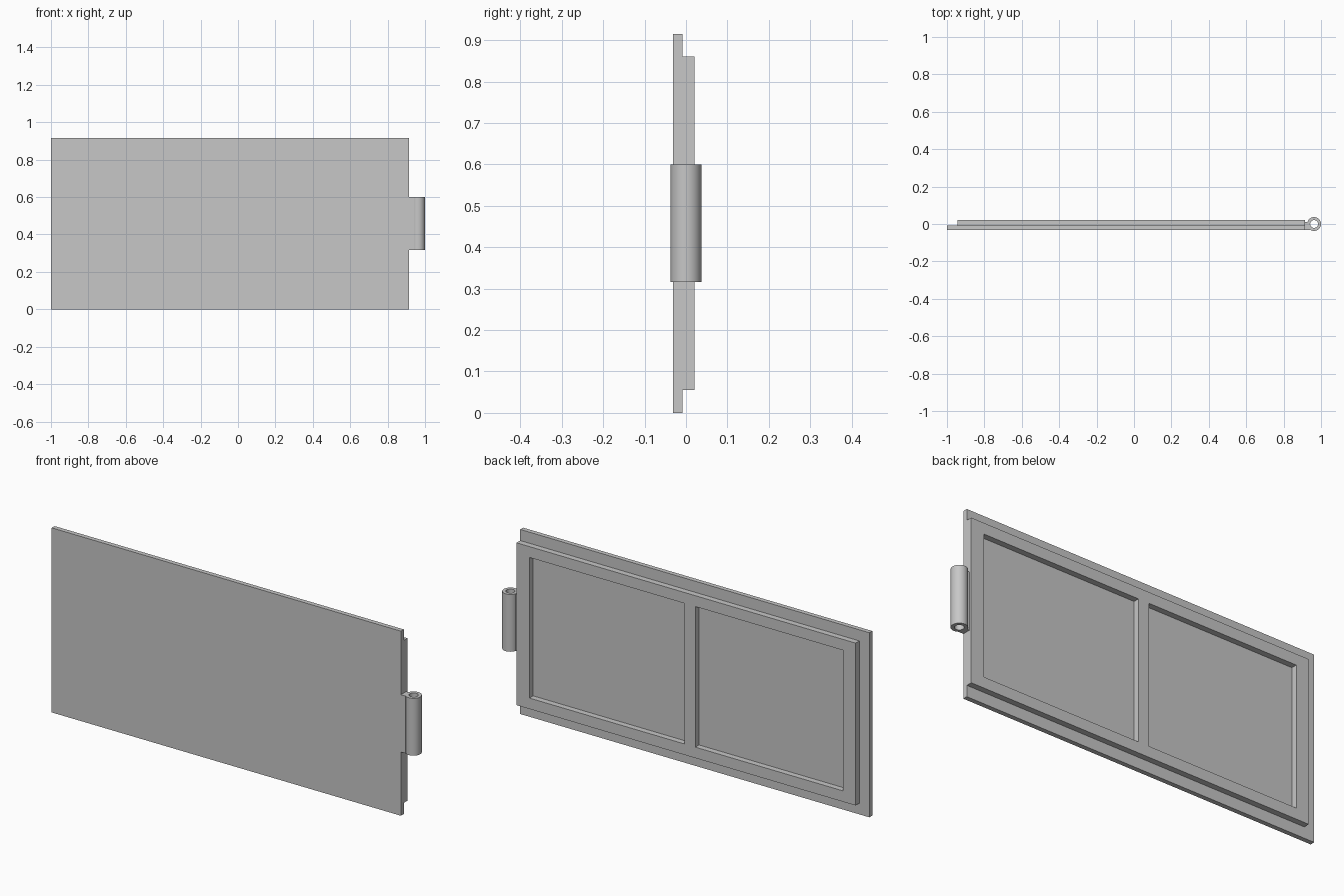
import bpy
import bmesh
import math
from mathutils import Vector

cube = bpy.data.objects.get("Cube")
if cube:
    bpy.data.objects.remove(cube, do_unlink=True)

grey = bpy.data.materials.new("plain grey")
grey.use_nodes = True
grey.diffuse_color = (0.57, 0.57, 0.57, 1)
grey.node_tree.nodes["Principled BSDF"].inputs["Base Color"].default_value = grey.diffuse_color


def finish(name, bm):
    bmesh.ops.recalc_face_normals(bm, faces=bm.faces)
    mesh = bpy.data.meshes.new(name)
    bm.to_mesh(mesh)
    bm.free()
    mesh.materials.append(grey)
    obj = bpy.data.objects.new(name, mesh)
    bpy.context.collection.objects.link(obj)
    return obj


def slab(name, xs, zs, y0, y1, openings=()):
    """Grid of cells in the xz plane, minus the openings, extruded from y0 to y1."""
    bm = bmesh.new()
    grid = [[bm.verts.new((x, y0, z)) for z in zs] for x in xs]
    for i in range(len(xs) - 1):
        for j in range(len(zs) - 1):
            if (i, j) not in openings:
                bm.faces.new((grid[i][j], grid[i + 1][j], grid[i + 1][j + 1], grid[i][j + 1]))
    bmesh.ops.delete(bm, geom=[v for v in bm.verts if not v.link_faces], context="VERTS")
    result = bmesh.ops.extrude_face_region(bm, geom=bm.faces[:], use_keep_orig=True)
    moved = [g for g in result["geom"] if isinstance(g, bmesh.types.BMVert)]
    bmesh.ops.translate(bm, verts=moved, vec=Vector((0, y1 - y0, 0)))
    return finish(name, bm)


# Door panel with a two-window raised frame on its back
slab("door_panel", (-1, 0.915), (0, 0.915), -0.031, -0.008)
slab("back_frame", (-0.945, -0.877, -0.066, -0.007, 0.844, 0.915),
     (0.055, 0.109, 0.806, 0.86), -0.008, 0.021, openings=((1, 1), (3, 1)))

# Hinge leaf joining the panel edge to the barrel
bottom, top = 0.316, 0.6
slab("hinge_leaf", (0.915, 0.941), (bottom, top), -0.031, 0.01)

# Hollow hinge barrel, spun from its wall section
centre, outer, inner = 0.963, 0.037, 0.021
bm = bmesh.new()
section = [bm.verts.new((centre + r, 0, z)) for r, z in
           ((inner, bottom), (outer, bottom), (outer, top), (inner, top))]
edges = [bm.edges.new((section[i], section[(i + 1) % 4])) for i in range(4)]
bmesh.ops.spin(bm, geom=section + edges, cent=(centre, 0, 0), axis=(0, 0, 1),
               angle=math.tau, steps=32)
bmesh.ops.remove_doubles(bm, verts=bm.verts, dist=0.0005)
barrel = finish("hinge_barrel", bm)
bpy.ops.object.select_all(action="DESELECT")
barrel.select_set(True)
bpy.context.view_layer.objects.active = barrel
bpy.ops.object.shade_smooth_by_angle(angle=math.radians(35))
